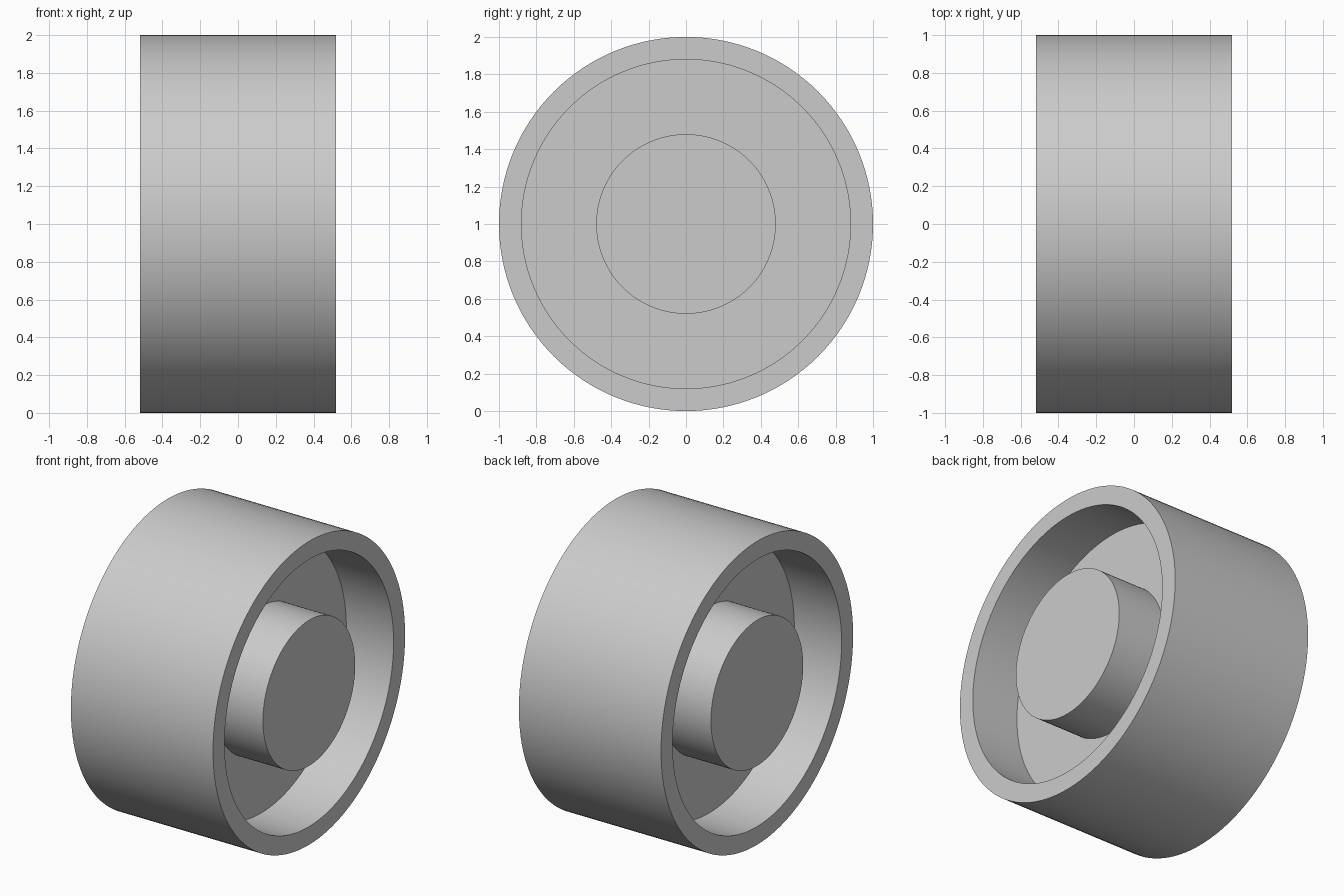
import bpy
import bmesh
from math import pi, radians
from mathutils import Matrix

cube = bpy.data.objects.get("Cube")
if cube:
    bpy.data.objects.remove(cube, do_unlink=True)

OUTER, INNER, HUB = 1.0, 0.88, 0.48   # radii
HALF_WIDTH, HALF_WEB = 0.518, 0.174   # distances along the axle
SEGMENTS = 128

# Plain grey material
grey = bpy.data.materials.new("plain_grey")
grey.use_nodes = True
colour = (0.6, 0.6, 0.6, 1)
grey.diffuse_color = colour
grey.node_tree.nodes["Principled BSDF"].inputs["Base Color"].default_value = colour

# Half profile (axle position, radius) from the hub centre out to the tread
half = [(HALF_WIDTH, 0), (HALF_WIDTH, HUB), (HALF_WEB, HUB),
        (HALF_WEB, INNER), (HALF_WIDTH, INNER), (HALF_WIDTH, OUTER)]
profile = half + [(-x, r) for x, r in reversed(half)]

# Solid wheel: hub, recessed web and rim turned around the axle
bm = bmesh.new()
verts = [bm.verts.new((x, 0, r)) for x, r in profile]
edges = [bm.edges.new(pair) for pair in zip(verts, verts[1:])]
bmesh.ops.spin(bm, geom=verts + edges, cent=(0, 0, 0), axis=(1, 0, 0),
               angle=2 * pi, steps=SEGMENTS, use_duplicate=False)
bmesh.ops.remove_doubles(bm, verts=bm.verts, dist=0.0001)
bmesh.ops.recalc_face_normals(bm, faces=bm.faces)
bmesh.ops.transform(bm, matrix=Matrix.Translation((0, 0, OUTER)), verts=bm.verts)
mesh = bpy.data.meshes.new("wheel")
bm.to_mesh(mesh)
bm.free()
mesh.materials.append(grey)

wheel = bpy.data.objects.new("wheel", mesh)
bpy.context.collection.objects.link(wheel)
bpy.ops.object.select_all(action="DESELECT")
wheel.select_set(True)
bpy.context.view_layer.objects.active = wheel
bpy.ops.object.shade_smooth_by_angle(angle=radians(30))
